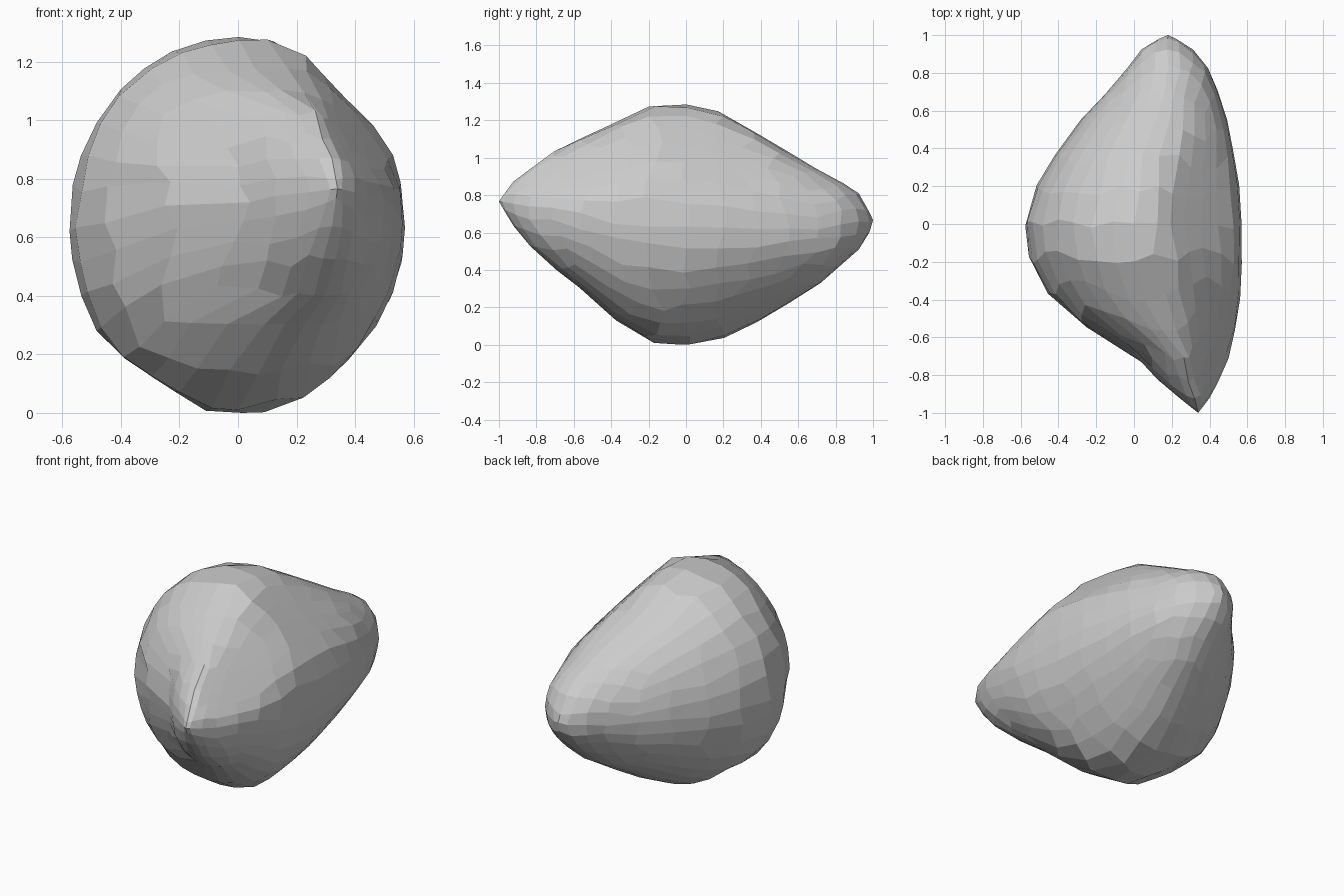
import bpy, bmesh, random
from math import tan, pi, sqrt
from mathutils import Vector

if "Cube" in bpy.data.objects:
    bpy.data.objects.remove(bpy.data.objects["Cube"])

random.seed(4)

# Outline profiles along the length (y, value)
LEFT = [(-1, .34), (-.88, .19), (-.8, .10), (-.67, -.01), (-.6, -.14), (-.52, -.30), (-.37, -.45),
        (-.18, -.55), (.03, -.575), (.26, -.49), (.55, -.28), (.75, -.09), (.95, .06), (1, .18)]
RIGHT = [(-1, .34), (-.92, .40), (-.75, .49), (-.45, .555), (-.1, .57), (.23, .55),
         (.55, .49), (.8, .41), (.95, .29), (1, .18)]
TOP = [(-1, .77), (-.93, .87), (-.7, 1.04), (-.35, 1.2), (-.18, 1.28), (-.08, 1.29), (.13, 1.27),
       (.45, 1.09), (.7, .94), (.87, .85), (.94, .80), (1, .67)]
BOTTOM = [(-1, .77), (-.93, .65), (-.78, .47), (-.6, .34), (-.4, .16), (-.3, .08), (-.15, .01),
          (0, .0), (.17, .03), (.4, .14), (.7, .32), (.93, .52), (.97, .57), (1, .67)]

# Flat chipped faces: (outward normal, distance from origin, strength)
CHIPS = [((.707, .141, .693), .985, .9),    # upper right
         ((.739, -.219, .637), 1.01, .9),   # upper right of the nose
         ((-.546, 0, -.837), .05, .9),      # lower left
         ((.71, .187, -.68), .09, .4),      # back right underside
         ((0, 0, -1), -.004, 1)]            # resting face


def sample(profile, y):
    for (a, p), (b, q) in zip(profile, profile[1:]):
        if y <= b:
            return p + (q - p) * max(0, (y - a) / (b - a))
    return profile[-1][1]


# Quad sphere, about nine facets across, slightly irregular
bm = bmesh.new()
bmesh.ops.create_cube(bm, size=2)
bmesh.ops.subdivide_edges(bm, edges=bm.edges[:], cuts=7, use_grid_fill=True)
for v in bm.verts:
    v.co = [tan(c * pi / 4) for c in v.co]
    v.co.normalize()
    if abs(v.co.y) < .9:
        v.co += Vector([random.uniform(-.03, .03) for _ in range(3)])
        v.co.normalize()

# Fit each cross-section between the outline profiles
for v in bm.verts:
    u, y, w = v.co
    r = sqrt(max(1 - y * y, 1e-9))
    a, b = (u / r, w / r) if abs(y) < .9999 else (0, 0)
    x0, x1, z0, z1 = (sample(p, y) for p in (LEFT, RIGHT, BOTTOM, TOP))
    v.co = ((x0 + x1) / 2 + (x1 - x0) / 2 * a * 1.01, y,
            (z0 + z1) / 2 + (z1 - z0) / 2 * b * 1.01)

# Press the chipped faces flat
for normal, distance, strength in CHIPS:
    n = Vector(normal).normalized()
    for v in bm.verts:
        over = v.co.dot(n) - distance
        if over > 0:
            v.co -= n * over * strength

# Rest the rock on the ground
low = min(v.co.z for v in bm.verts)
for v in bm.verts:
    v.co.z -= low
bmesh.ops.recalc_face_normals(bm, faces=bm.faces[:])
mesh = bpy.data.meshes.new("rock")
bm.to_mesh(mesh)
bm.free()
rock = bpy.data.objects.new("rock", mesh)
bpy.context.collection.objects.link(rock)
